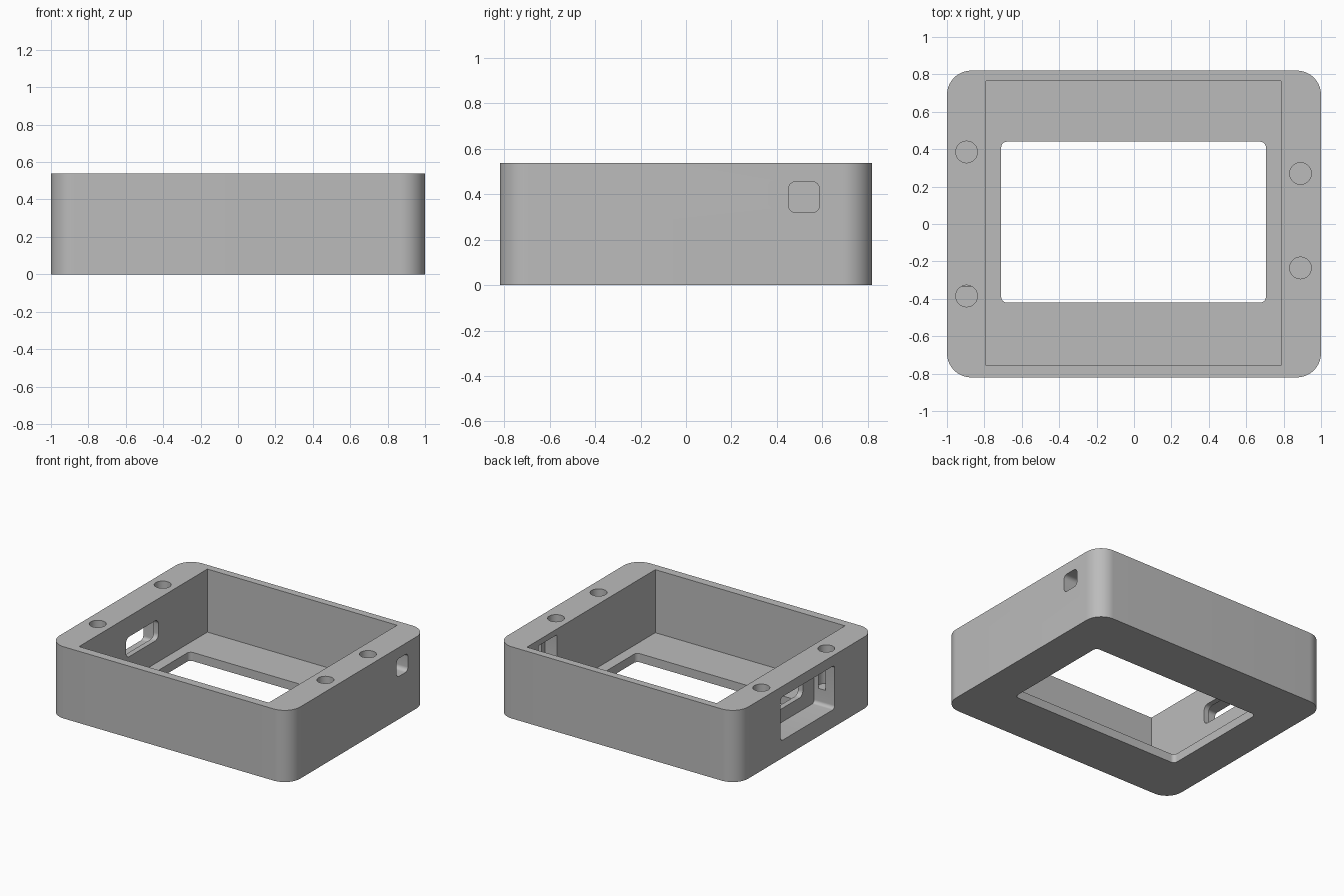
import bpy, bmesh
from math import sin, cos, pi, radians

cube = bpy.data.objects.get("Cube")
if cube:
    bpy.data.objects.remove(cube, do_unlink=True)

grey = bpy.data.materials.new("plain grey")
grey.use_nodes = True
colour = (0.5, 0.5, 0.5, 1)
grey.diffuse_color = colour
for node in grey.node_tree.nodes:
    if node.type == 'BSDF_PRINCIPLED':
        node.inputs["Base Color"].default_value = colour


def prism(name, u, v, w, radius=0.0, axis='Z', steps=8):
    """Rounded rectangle over ranges u, v, extruded through range w along an axis."""
    corners = [(u[1], v[1], -1, -1), (u[0], v[1], 1, -1),
               (u[0], v[0], 1, 1), (u[1], v[0], -1, 1)]
    outline = []
    for i, (cu, cv, du, dv) in enumerate(corners):
        if radius == 0:
            outline.append((cu, cv))
            continue
        for k in range(steps + 1):
            a = (i + k / steps) * pi / 2
            outline.append((cu + radius * (du + cos(a)), cv + radius * (dv + sin(a))))
    place = (lambda a, b, c: (c, a, b)) if axis == 'X' else (lambda a, b, c: (a, b, c))
    bm = bmesh.new()
    low = [bm.verts.new(place(a, b, w[0])) for a, b in outline]
    high = [bm.verts.new(place(a, b, w[1])) for a, b in outline]
    bm.faces.new(low[::-1])
    bm.faces.new(high)
    n = len(outline)
    for i in range(n):
        j = (i + 1) % n
        bm.faces.new((low[i], low[j], high[j], high[i]))
    bmesh.ops.remove_doubles(bm, verts=bm.verts, dist=1e-5)
    bmesh.ops.recalc_face_normals(bm, faces=bm.faces)
    mesh = bpy.data.meshes.new(name)
    bm.to_mesh(mesh)
    bm.free()
    mesh.materials.append(grey)
    obj = bpy.data.objects.new(name, mesh)
    bpy.context.collection.objects.link(obj)
    return obj


# Outer block with rounded upright corners
TOP = 0.538
case = prism("case", (-1, 1), (-0.82, 0.82), (0, TOP), 0.13, steps=16)

cutters = [
    # Main cavity, and the window through its floor
    prism("cavity_cutter", (-0.79, 0.785), (-0.757, 0.765), (0.065, 0.8)),
    prism("window_cutter", (-0.71, 0.705), (-0.42, 0.44), (-0.2, 0.2), 0.03),
    # Connector recess on the right wall, with a slot into the cavity
    prism("recess_cutter", (-0.335, 0.305), (0.133, 0.46), (-1.2, -0.83), 0.025, 'X'),
    prism("slot_cutter", (-0.2, 0.185), (0.235, 0.385), (-0.9, -0.7), 0.04, 'X'),
    # Small square port on the left wall, with a wider pocket inside
    prism("port_cutter", (0.452, 0.587), (0.32, 0.455), (0.84, 1.2), 0.03, 'X'),
    prism("pocket_cutter", (0.41, 0.63), (0.28, 0.495), (0.7, 0.885), 0.01, 'X'),
]

# Round blind screw holes in the rim
R = 0.058
for x, y in [(-0.895, 0.385), (-0.895, -0.385), (0.89, 0.27), (0.89, -0.235)]:
    cutters.append(prism("screw_hole_cutter", (x - R, x + R), (y - R, y + R),
                         (0.25, 0.7), R))

for cutter in cutters:
    cutter.hide_render = True
    mod = case.modifiers.new(cutter.name, 'BOOLEAN')
    mod.operation = 'DIFFERENCE'
    mod.solver = 'EXACT'
    mod.object = cutter

# Bake the cuts and drop the cutters
graph = bpy.context.evaluated_depsgraph_get()
baked = bpy.data.meshes.new_from_object(case.evaluated_get(graph))
case.modifiers.clear()
case.data = baked
for cutter in cutters:
    bpy.data.objects.remove(cutter, do_unlink=True)

# Smooth the rounded corners, keep the edges sharp
bpy.ops.object.select_all(action='DESELECT')
case.select_set(True)
bpy.context.view_layer.objects.active = case
bpy.ops.object.shade_smooth_by_angle(angle=radians(30))
